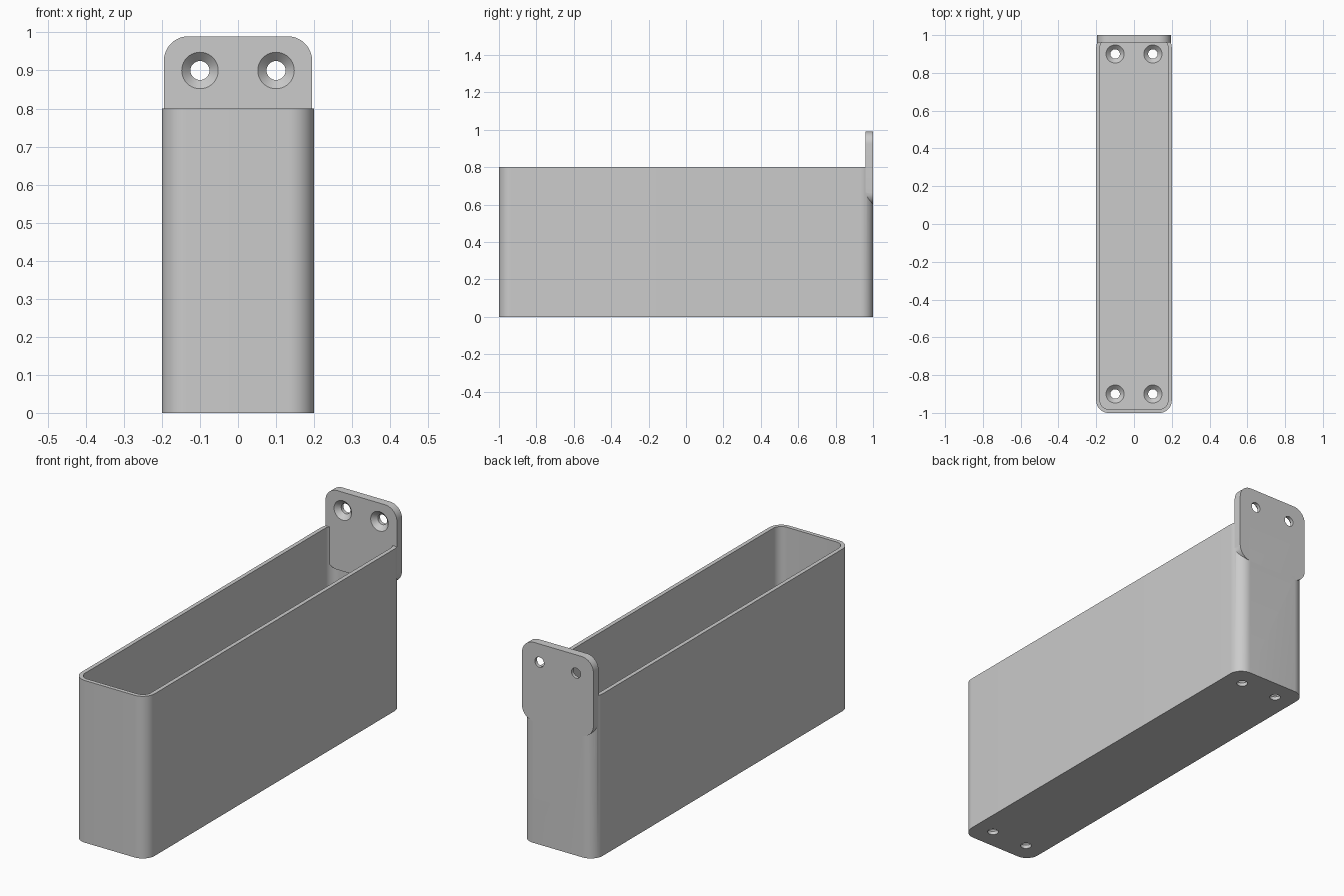
import bpy, bmesh, math
from mathutils import Matrix, Vector

cube = bpy.data.objects.get("Cube")
if cube:
    bpy.data.objects.remove(cube, do_unlink=True)

grey = bpy.data.materials.new("light grey plastic")
grey.use_nodes = True
colour = (0.6, 0.6, 0.6, 1)
grey.diffuse_color = colour
grey.node_tree.nodes["Principled BSDF"].inputs["Base Color"].default_value = colour


def finish(name, bm):
    bmesh.ops.recalc_face_normals(bm, faces=bm.faces)
    mesh = bpy.data.meshes.new(name)
    bm.to_mesh(mesh)
    bm.free()
    mesh.materials.append(grey)
    obj = bpy.data.objects.new(name, mesh)
    bpy.context.collection.objects.link(obj)
    return obj


def rounded_slab(name, half_w, half_h, radius, depth, matrix, steps=12):
    """Rounded rectangle in local XY, extruded along local +Z."""
    bm = bmesh.new()
    verts = []
    for i, (sx, sy) in enumerate([(1, 1), (-1, 1), (-1, -1), (1, -1)]):
        for k in range(steps + 1):
            a = math.pi / 2 * (i + k / steps)
            verts.append(bm.verts.new((sx * (half_w - radius) + radius * math.cos(a),
                                       sy * (half_h - radius) + radius * math.sin(a), 0)))
    face = bm.faces.new(verts)
    ext = bmesh.ops.extrude_face_region(bm, geom=[face])
    moved = [v for v in ext["geom"] if isinstance(v, bmesh.types.BMVert)]
    bmesh.ops.translate(bm, verts=moved, vec=(0, 0, depth))
    bm.transform(matrix)
    return finish(name, bm)


def countersink(name, matrix, steps=40):
    """Screw hole: wide at local z = 0, narrowing to a bore below."""
    bm = bmesh.new()
    rings = []
    for r, z in [(0.05, 0.002), (0.048, 0), (0.025, -0.023), (0.025, -0.1)]:
        rings.append([bm.verts.new((r * math.cos(2 * math.pi * k / steps),
                                    r * math.sin(2 * math.pi * k / steps), z))
                      for k in range(steps)])
    for a, b in zip(rings, rings[1:]):
        for k in range(steps):
            n = (k + 1) % steps
            bm.faces.new((a[k], a[n], b[n], b[k]))
    bm.faces.new(rings[0])
    bm.faces.new(rings[-1])
    bm.transform(matrix)
    return finish(name, bm)


def combine(target, other, operation):
    mod = target.modifiers.new("combine", "BOOLEAN")
    mod.operation = operation
    mod.solver = "EXACT"
    mod.object = other
    bpy.context.view_layer.objects.active = target
    bpy.ops.object.modifier_apply(modifier=mod.name)
    bpy.data.objects.remove(other, do_unlink=True)


wall, floor, plate = 0.02, 0.04, 0.04
upright = Matrix.Rotation(math.pi / 2, 4, "X")    # local +Z points to the front

# Open box
holder = rounded_slab("wall_bin", 0.2, 1, 0.065, 0.8, Matrix())
cavity = rounded_slab("cavity", 0.2 - wall, 1 - wall, 0.045, 1,
                      Matrix.Translation((0, 0, floor)))
combine(holder, cavity, "DIFFERENCE")

# Mounting plate across the top of the back wall
tab = rounded_slab("mounting_plate", 0.195, 0.195, 0.065, plate,
                   Matrix.Translation((0, 1, 0.795)) @ upright)
combine(holder, tab, "UNION")

# Countersunk screw holes in the plate and the floor
for x in (-0.1, 0.1):
    combine(holder, countersink("plate_hole",
            Matrix.Translation((x, 1 - plate, 0.9)) @ upright), "DIFFERENCE")
    for y in (-0.9, 0.9):
        combine(holder, countersink("floor_hole",
                Matrix.Translation((x, y, floor))), "DIFFERENCE")

# Smooth the rounded corners, keep the edges crisp
bpy.ops.object.select_all(action="DESELECT")
holder.select_set(True)
bpy.context.view_layer.objects.active = holder
bpy.ops.object.shade_smooth_by_angle(angle=math.radians(30))
